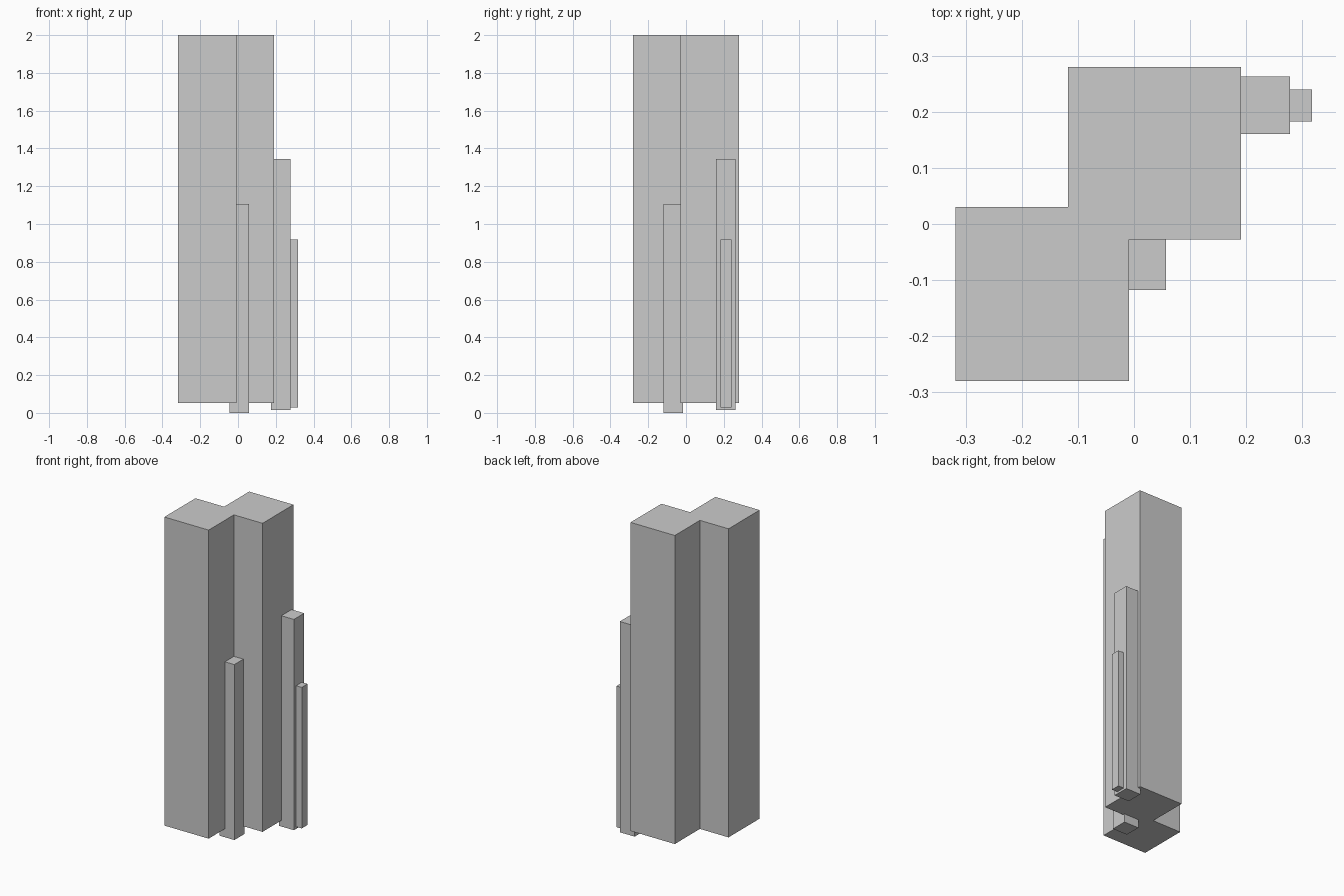
import bpy, bmesh

if "Cube" in bpy.data.objects:
    bpy.data.objects.remove(bpy.data.objects["Cube"])


def prism(name, outline, z0, z1):
    """Extrude a flat outline straight up from z0 to z1."""
    bm = bmesh.new()
    base = bm.faces.new([bm.verts.new((x, y, z0)) for x, y in outline])
    top = bmesh.ops.extrude_face_region(bm, geom=[base], use_keep_orig=True)["geom"]
    for v in top:
        if isinstance(v, bmesh.types.BMVert):
            v.co.z = z1
    bmesh.ops.recalc_face_normals(bm, faces=bm.faces[:])
    mesh = bpy.data.meshes.new(name)
    bm.to_mesh(mesh)
    bm.free()
    obj = bpy.data.objects.new(name, mesh)
    bpy.context.collection.objects.link(obj)
    return obj


def column(name, x0, x1, y0, y1, z0, z1):
    return prism(name, [(x0, y0), (x1, y0), (x1, y1), (x0, y1)], z0, z1)


# Main shaft: two overlapping square columns fused into one stepped outline
prism("main_column", [
    (-0.318, -0.280), (-0.009, -0.280), (-0.009, -0.028), (0.191, -0.028),
    (0.191, 0.280), (-0.118, 0.280), (-0.118, 0.030), (-0.318, 0.030),
], 0.053, 2.0)

# Smaller columns, each partly embedded in its larger neighbour
column("front_column", -0.046, 0.057, -0.118, -0.016, 0.0, 1.107)
column("side_column", 0.174, 0.278, 0.160, 0.263, 0.015, 1.345)
column("outer_column", 0.260, 0.317, 0.183, 0.240, 0.028, 0.918)
